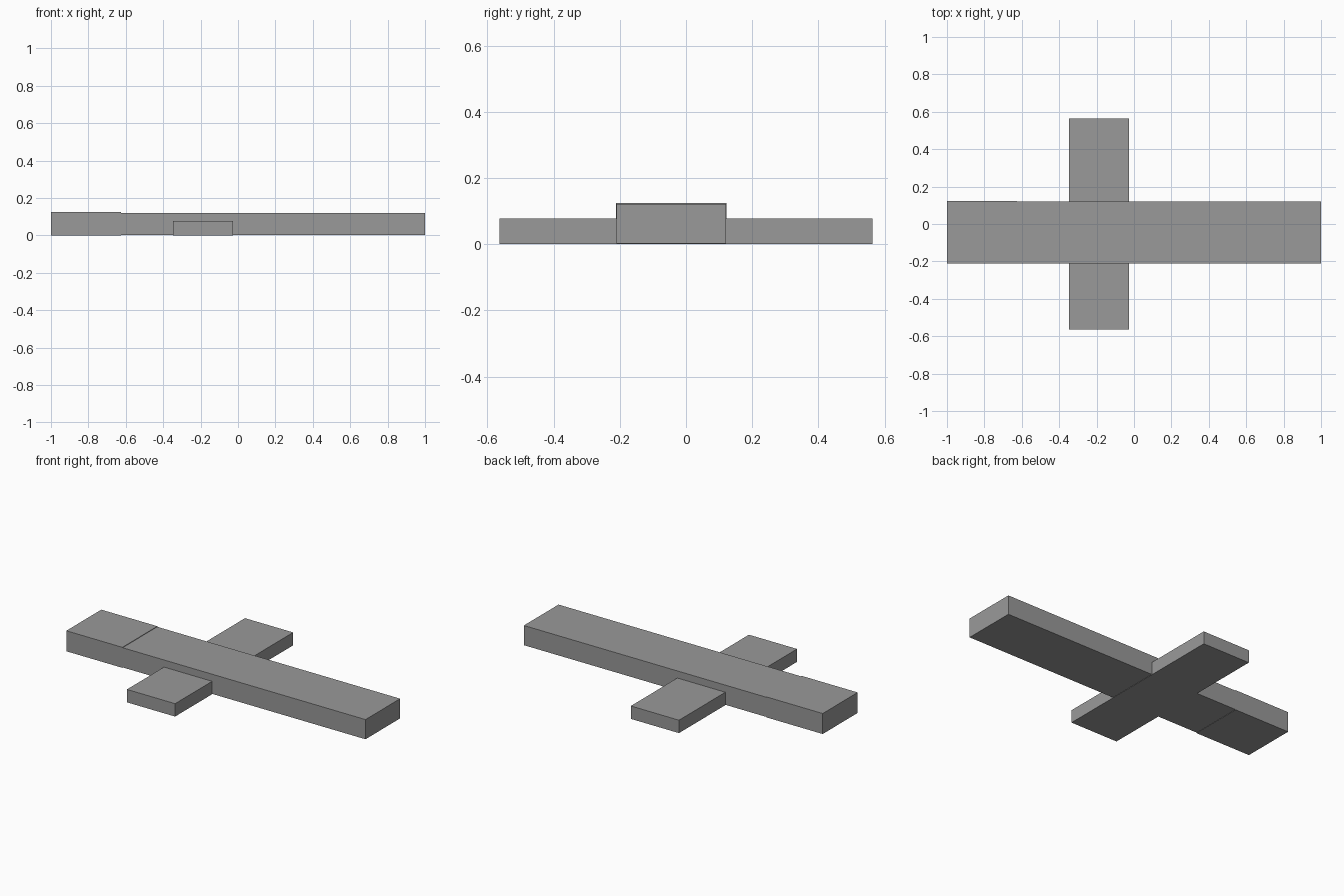
import bpy
from mathutils import Vector

cube = bpy.data.objects.get("Cube")
if cube:
    bpy.data.objects.remove(cube, do_unlink=True)

# Single flat grey
grey = bpy.data.materials.new("mid_grey")
grey.use_nodes = True
colour = (0.32, 0.32, 0.32, 1)
grey.diffuse_color = colour
grey.node_tree.nodes["Principled BSDF"].inputs["Base Color"].default_value = colour


def box(name, low, high):
    """Add a box spanning two opposite corners."""
    low, high = Vector(low), Vector(high)
    bpy.ops.mesh.primitive_cube_add(size=1, location=(low + high) / 2)
    part = bpy.context.object
    part.name = name
    part.scale = high - low
    bpy.ops.object.transform_apply(location=False, rotation=False, scale=True)
    part.data.materials.append(grey)
    return part


# Long beam with a marginally taller end block
box("long_beam", (-0.625, -0.21, 0.002), (1, 0.121, 0.121))
box("end_block", (-1, -0.212, 0), (-0.625, 0.122, 0.124))

# Low crossbar running through the beam
box("crossbar", (-0.348, -0.564, 0), (-0.026, 0.564, 0.078))
